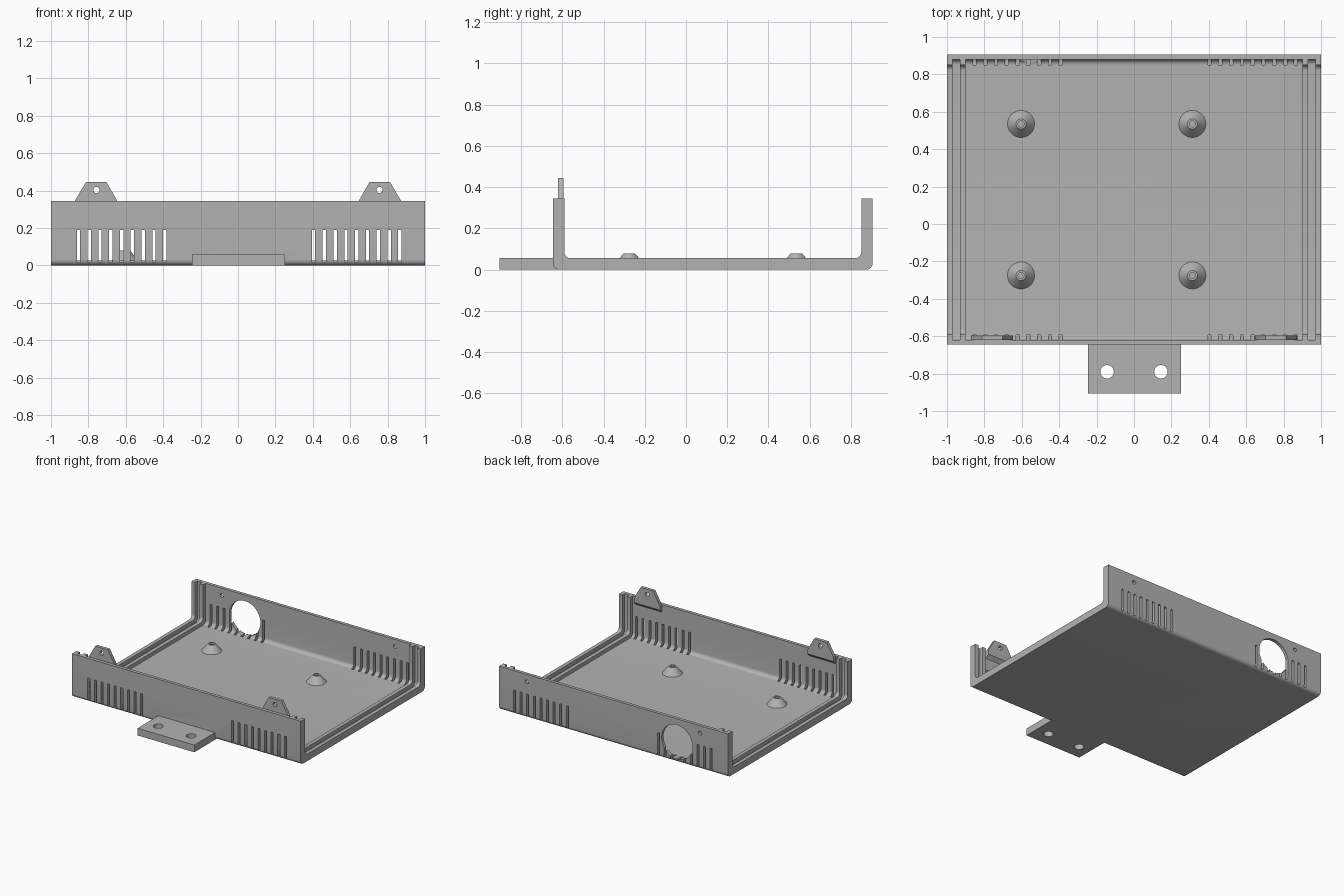
import bpy, bmesh, math
from mathutils import Matrix, Vector

cube = bpy.data.objects.get("Cube")
if cube:
    bpy.data.objects.remove(cube, do_unlink=True)

grey = bpy.data.materials.new("plain_grey")
grey.use_nodes = True
COLOUR = (0.45, 0.45, 0.45, 1)
grey.diffuse_color = COLOUR
grey.node_tree.nodes["Principled BSDF"].inputs["Base Color"].default_value = COLOUR

WALL, RIB, HEIGHT = 0.025, 0.055, 0.345
FRONT, BACK = -0.645, 0.905
FILLET = 0.03


def make(name, build):
    """Create an object from a function that fills a bmesh."""
    bm = bmesh.new()
    build(bm)
    bmesh.ops.recalc_face_normals(bm, faces=bm.faces)
    mesh = bpy.data.meshes.new(name)
    bm.to_mesh(mesh)
    bm.free()
    mesh.materials.append(grey)
    obj = bpy.data.objects.new(name, mesh)
    bpy.context.collection.objects.link(obj)
    return obj


def prism(bm, points, offset):
    face = bm.faces.new([bm.verts.new(p) for p in points])
    out = bmesh.ops.extrude_face_region(bm, geom=[face])
    verts = [v for v in out["geom"] if isinstance(v, bmesh.types.BMVert)]
    bmesh.ops.translate(bm, verts=verts, vec=Vector(offset))
    return verts


def box(bm, x0, x1, y0, y1, z0, z1):
    prism(bm, [(x0, y0, z0), (x1, y0, z0), (x1, y1, z0), (x0, y1, z0)], (0, 0, z1 - z0))


def cylinder(bm, centre, r1, depth, axis="Z", r2=None, segments=32):
    turn = Matrix.Rotation(math.pi / 2, 4, "X") if axis == "Y" else Matrix()
    bmesh.ops.create_cone(bm, cap_ends=True, segments=segments, radius1=r1,
                          radius2=r1 if r2 is None else r2, depth=depth,
                          matrix=Matrix.Translation(centre) @ turn)


def trough(inset, top):
    """Closed y-z outline with rounded lower corners."""
    y0, y1 = FRONT + inset, BACK - inset
    pts = [(y1, top), (y0, top)]
    for cy, start in ((y0 + FILLET, 180), (y1 - FILLET, 270)):
        for i in range(9):
            a = math.radians(start + i * 90 / 8)
            pts.append((cy + FILLET * math.cos(a), inset + FILLET + FILLET * math.sin(a)))
    return pts


def trough_prism(bm, inset, top, x0, x1):
    prism(bm, [(x0, y, z) for y, z in trough(inset, top)], (x1 - x0, 0, 0))


def combine(target, operation, build):
    tool = make("cutter", build)
    tool.hide_render = True
    mod = target.modifiers.new("combine", "BOOLEAN")
    mod.operation, mod.solver, mod.object = operation, "EXACT", tool
    bpy.context.view_layer.objects.active = target
    bpy.ops.object.modifier_apply(modifier=mod.name)
    bpy.data.objects.remove(tool, do_unlink=True)


def smooth(obj):
    bpy.ops.object.select_all(action="DESELECT")
    obj.select_set(True)
    bpy.context.view_layer.objects.active = obj
    bpy.ops.object.shade_smooth_by_angle(angle=math.radians(30))


# Tray: solid trough with a mounting tongue at the front
tray = make("tray", lambda bm: trough_prism(bm, 0, HEIGHT, -1, 1))
combine(tray, "UNION", lambda bm: box(bm, -0.245, 0.252, -0.905, -0.6, 0, 0.057))

# Hollow: rib-deep over the full length, wall-deep between the ribs
combine(tray, "DIFFERENCE", lambda bm: trough_prism(bm, RIB, 0.5, -1.1, 1.1))


def channels(bm):
    for x0, x1 in ((-0.97, -0.93), (-0.9, 0.9), (0.93, 0.97)):
        trough_prism(bm, WALL, 0.5, x0, x1)


combine(tray, "DIFFERENCE", channels)


# Ventilation slots in both walls
def slots(bm):
    for start in (-0.853, 0.404):
        for i in range(9):
            x = start + i * 0.0577
            for y0, y1 in ((-0.7, FRONT + 0.052), (BACK - 0.055, 1)):
                box(bm, x - 0.009, x + 0.009, y0, y1, 0.014, 0.19)


combine(tray, "DIFFERENCE", slots)

# Round cable opening and small screw holes in the back wall
combine(tray, "DIFFERENCE",
        lambda bm: cylinder(bm, (-0.555, 0.92, 0.162), 0.135, 0.14, "Y", segments=64))


def screw_holes(bm):
    for side in (-1, 1):
        cylinder(bm, (side * 0.757, 0.9, 0.287), 0.015, 0.2, "Y")
        cylinder(bm, (side * 0.144, -0.79, 0.03), 0.036, 0.2)


combine(tray, "DIFFERENCE", screw_holes)
smooth(tray)


# Screw tabs on the inside of the front wall, with a sloped underside
def tab(bm, side):
    outline = [(0.872, 0.285), (0.872, 0.345), (0.813, 0.445),
               (0.703, 0.445), (0.646, 0.345), (0.646, 0.285)]
    inner = prism(bm, [(side * x, FRONT + WALL, z) for x, z in outline], (0, WALL, 0))
    for v in inner:
        if v.co.z < 0.3:
            v.co.z += WALL


for side, label in ((1, "left"), (-1, "right")):
    obj = make(label + "_screw_tab", lambda bm: tab(bm, side))
    combine(obj, "DIFFERENCE",
            lambda bm: cylinder(bm, (side * 0.757, -0.61, 0.403), 0.017, 0.2, "Y"))
    smooth(obj)

# Conical board standoffs with blind screw holes
for x, xname in ((0.312, "left"), (-0.604, "right")):
    for y, yname in ((-0.275, "front"), (0.535, "back")):
        obj = make(f"{yname}_{xname}_standoff",
                   lambda bm: cylinder(bm, (x, y, 0.0515), 0.073, 0.055, r2=0.027, segments=48))
        combine(obj, "DIFFERENCE", lambda bm: cylinder(bm, (x, y, 0.08), 0.016, 0.08))
        smooth(obj)
